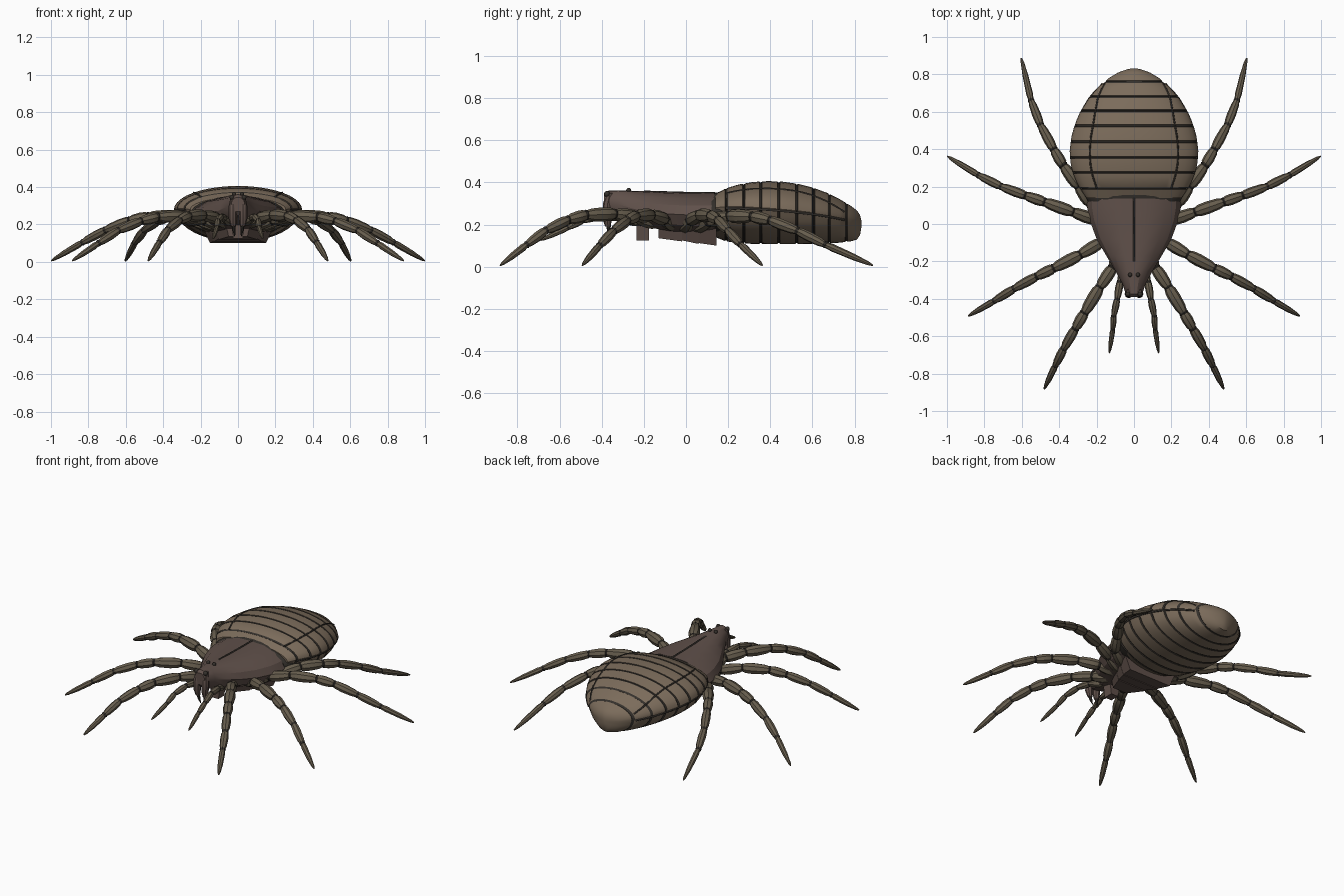
import bpy, bmesh, math
from mathutils import Vector

if "Cube" in bpy.data.objects:
    bpy.data.objects.remove(bpy.data.objects["Cube"])


def mat(name, c):
    m = bpy.data.materials.new(name)
    m.diffuse_color = (*c, 1)
    m.use_nodes = True
    m.node_tree.nodes["Principled BSDF"].inputs["Base Color"].default_value = m.diffuse_color
    return m


SHELL = mat("shell", (0.20, 0.15, 0.105))
HEAD = mat("head_brown", (0.115, 0.08, 0.068))
LEG = mat("leg_brown", (0.135, 0.11, 0.075))
DARK = mat("dark", (0.035, 0.03, 0.025))


def lerp(keys, y):
    # keys: rows of (y, a, b, ...), interpolated by y
    for p, q in zip(keys, keys[1:]):
        if y <= q[0]:
            t = max(0, (y - p[0]) / (q[0] - p[0]))
            return [a + (b - a) * t for a, b in zip(p[1:], q[1:])]
    return list(keys[-1][1:])


def loft(bm, rings, mats=None, base=0):
    vs = [[bm.verts.new(p) for p in r] for r in rings]
    n = len(vs[0])
    for i in range(len(vs) - 1):
        for j in range(n):
            k = (j + 1) % n
            f = bm.faces.new((vs[i][j], vs[i][k], vs[i + 1][k], vs[i + 1][j]))
            f.material_index = mats[i] if mats else base
    for r in (vs[0], vs[-1]):
        bm.faces.new(r).material_index = base


def finish(bm, name, mats, mirror=False, smooth=35):
    bmesh.ops.recalc_face_normals(bm, faces=bm.faces)
    me = bpy.data.meshes.new(name)
    bm.to_mesh(me)
    bm.free()
    ob = bpy.data.objects.new(name, me)
    bpy.context.collection.objects.link(ob)
    for m in mats:
        me.materials.append(m)
    if mirror:
        ob.modifiers.new("mirror", "MIRROR")
    bpy.ops.object.select_all(action="DESELECT")
    bpy.context.view_layer.objects.active = ob
    ob.select_set(True)
    if smooth:
        bpy.ops.object.shade_smooth_by_angle(angle=math.radians(smooth))
    return ob


def tube(bm, pts, radii, n=8, base=0):
    # rings perpendicular to the overall direction of the path
    q = (Vector(pts[-1]) - Vector(pts[0])).to_track_quat("Z", "Y")
    loft(bm, [[Vector(p) + q @ Vector((r * math.cos(a), r * math.sin(a), 0))
               for a in [2 * math.pi * k / n for k in range(n)]]
              for p, r in zip(pts, radii)], base=base)


# Abdomen: y, half width, rim z, top z, bottom z
AB = [(0.14, .255, .28, .345, .14), (0.19, .287, .285, .372, .12), (0.25, .318, .285, .39, .112),
      (0.32, .338, .282, .402, .108), (0.39, .343, .278, .406, .107), (0.46, .335, .272, .403, .107),
      (0.53, .316, .265, .393, .107), (0.60, .286, .257, .376, .108), (0.67, .243, .246, .35, .11),
      (0.73, .192, .235, .32, .114), (0.78, .135, .224, .29, .12), (0.81, .085, .215, .268, .128),
      (0.826, .04, .21, .245, .15), (0.832, .012, .205, .22, .185)]
CUTS = [.19, .275, .355, .44, .525, .605, .68, .76]


def ab_ring(y, s=1.0, n=40):
    w, m, t, b = lerp(AB, y)
    out = []
    for k in range(n):
        a = 2 * math.pi * k / n
        c, d = math.cos(a), math.sin(a)
        out.append((w * c * s if d >= 0 else w * c * s * .97, y,
                    m + d * s * ((t - m) if d >= 0 else (m - b))))
    return out


# plates separated by dark recessed grooves
bm = bmesh.new()
ys = [(k[0], 1.0, 0) for k in AB if all(abs(k[0] - c) > .008 for c in CUTS)]
for c in CUTS:
    ys += [(c - .006, 1, 0), (c - .003, .972, 0), (c + .003, .972, 0), (c + .006, 1, 0)]
ys.sort()
loft(bm, [ab_ring(y, s) for y, s, _ in ys],
     [1 if min(ys[i][1], ys[i + 1][1]) < 1 else 0 for i in range(len(ys) - 1)])
finish(bm, "abdomen", [SHELL, DARK])


def strip(name, pts, r, mirror=True):
    cu = bpy.data.curves.new(name, "CURVE")
    cu.dimensions = "3D"
    cu.bevel_depth = r
    cu.bevel_resolution = 1
    sp = cu.splines.new("POLY")
    sp.points.add(len(pts) - 1)
    for p, q in zip(sp.points, pts):
        p.co = (*q, 1)
    ob = bpy.data.objects.new(name, cu)
    bpy.context.collection.objects.link(ob)
    cu.materials.append(DARK)
    if mirror:
        ob.modifiers.new("mirror", "MIRROR")


# lengthwise grooves on the back and along the rim
side, rim = [], []
for i in range(15):
    y = .19 + .04 * i
    w, m, t, b = lerp(AB, y)
    f = .69 + .25 * max(0, (y - .5) / .26) ** 2
    if y < .77:
        side.append((w * f, y, m + (t - m) * math.sqrt(1 - f * f)))
    rim.append((w * .985, y, m - .008))
strip("back_groove", side, .005)
strip("rim_groove", rim, .006)

# dark waist collar between carapace and abdomen
bm = bmesh.new()
loft(bm, [[(w * math.cos(a), y, .25 + h * math.sin(a)) for a in
           [2 * math.pi * k / 28 for k in range(28)]]
          for y, w, h in ((.12, .245, .095), (.15, .265, .103), (.185, .275, .108))])
finish(bm, "waist_collar", [DARK])

# Carapace: y, half width, top z, edge z, bottom z
CA = [(-.39, .036, .345, .31, .27), (-.375, .044, .36, .305, .25), (-.32, .062, .362, .295, .225),
      (-.25, .10, .36, .275, .20), (-.17, .148, .357, .26, .185), (-.08, .20, .353, .25, .17),
      (.02, .237, .351, .245, .16), (.09, .25, .35, .245, .155), (.135, .25, .35, .245, .155)]
bm = bmesh.new()
sec = [(0, 1), (.35, .96), (.68, .74), (.9, .42), (1, 0), (.85, -.6), (.5, -1)]
sec += [(-x, z) for x, z in sec[:0:-1]]
loft(bm, [[(x * w, y, e + z * ((t - e) if z > 0 else (e - b))) for x, z in sec]
          for y, w, t, e, b in CA])
finish(bm, "carapace", [HEAD], smooth=25)
strip("carapace_midline", [(0, -.2, .356), (0, 0, .35), (0, .14, .349)], .006, False)

# sternum plates under the carapace
bm = bmesh.new()
for y0, y1, w0, w1, z0, z1 in ((-.13, -.02, .05, .1, .135, .12), (-.02, .06, .1, .13, .125, .108),
                               (.06, .145, .13, .15, .112, .10)):
    loft(bm, [[(-w, y, z), (w, y, z), (w * 1.3, y, .2), (-w * 1.3, y, .2)]
              for y, w, z in ((y0, w0, z0), (y1, w1, z1))])
finish(bm, "sternum", [HEAD], smooth=0)
bm = bmesh.new()
loft(bm, [[(-w, -.235, z), (w, -.235, z), (w, -.175, z), (-w, -.175, z)]
          for w, z in ((.025, .125), (.04, .23))])
finish(bm, "lower_lip", [HEAD], smooth=0)

# chelicerae with fangs
bm = bmesh.new()
tube(bm, [(.025, -.36, .35), (.028, -.372, .30), (.028, -.375, .23), (.025, -.37, .19)],
     [.014, .022, .022, .014])
tube(bm, [(.025, -.37, .2), (.022, -.365, .17), (.017, -.355, .135)], [.011, .009, .002], base=1)
finish(bm, "chelicera", [HEAD, DARK], True)

# eyes: a pair on the crown and a pair at the brow
bm = bmesh.new()
for p, r in (((.021, -.272, .362), .012), ((.032, -.375, .345), .014)):
    s = bmesh.ops.create_uvsphere(bm, u_segments=10, v_segments=6, radius=r)
    bmesh.ops.translate(bm, verts=s["verts"], vec=p)
finish(bm, "eyes", [DARK], True)


def limb(name, pts, radii):
    # spindle-shaped segments with dark joints
    bm = bmesh.new()
    P = [Vector(p) for p in pts]
    for i, r in enumerate(radii):
        a, b = P[i], P[i + 1]
        last = i == len(radii) - 1
        prof = [(0, .68), (.12, .92), (.4, 1), (.8, .88), (1, .62)]
        if last:
            prof = [(0, .75), (.15, 1), (.6, .85), (.9, .5), (1, .2)]
        tube(bm, [a.lerp(b, t) for t, _ in prof], [r * k for _, k in prof])
        if not last:
            d = (b - a).normalized() * .008
            tube(bm, [b - d, b, b + d], [r * .66, r * .76, r * .66], base=1)
    finish(bm, name, [LEG, DARK], True, 30)


R = [.038, .034, .034, .03, .027, .024, .018]
limb("leg_1", [(.06, -.14, .21), (.115, -.235, .235), (.185, -.34, .25), (.265, -.475, .245),
               (.315, -.56, .222), (.375, -.665, .172), (.42, -.755, .105), (.48, -.882, .006)], R)
limb("leg_2", [(.09, -.06, .20), (.18, -.10, .225), (.29, -.165, .245), (.43, -.237, .24),
               (.52, -.28, .218), (.64, -.345, .168), (.745, -.41, .10), (.886, -.492, .006)], R)
limb("leg_3", [(.1, -.01, .19), (.21, .022, .22), (.33, .065, .245), (.48, .118, .242),
               (.58, .152, .222), (.71, .2, .17), (.83, .26, .105), (.998, .362, .006)], R)
limb("leg_4", [(.12, .05, .19), (.235, .11, .215), (.30, .205, .24), (.38, .315, .238),
               (.43, .40, .22), (.50, .53, .17), (.55, .66, .105), (.602, .887, .006)], R)
limb("pedipalp", [(.045, -.23, .21), (.075, -.31, .235), (.09, -.40, .242), (.108, -.49, .22),
                  (.113, -.56, .185), (.132, -.69, .125)], [.024, .021, .019, .017, .014])
